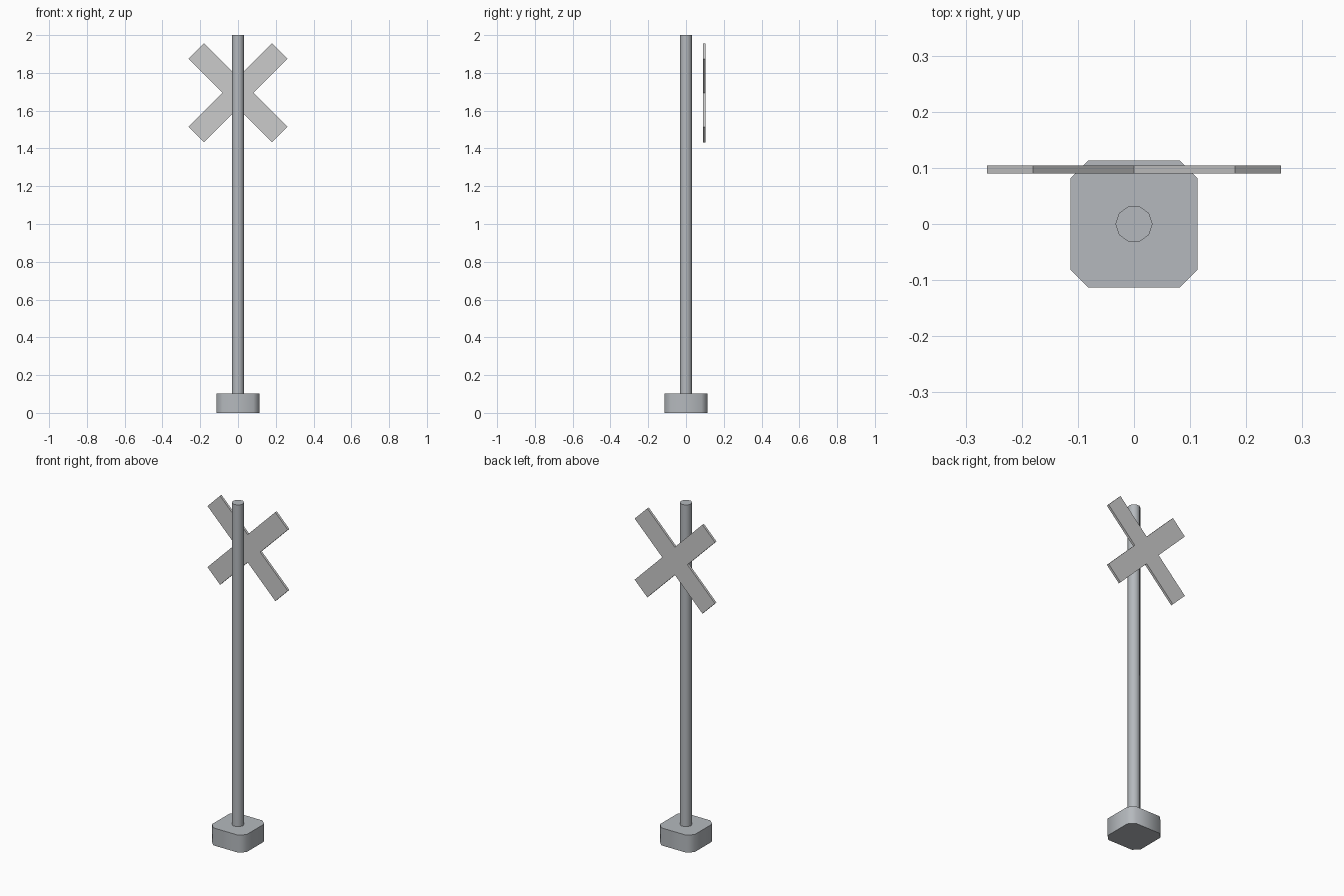
import bpy, bmesh, math

if "Cube" in bpy.data.objects:
    bpy.data.objects.remove(bpy.data.objects["Cube"])

metal = bpy.data.materials.new("dark_metal")
metal.diffuse_color = (0.46, 0.485, 0.51, 1)
metal.use_nodes = True
metal.node_tree.nodes["Principled BSDF"].inputs["Base Color"].default_value = metal.diffuse_color


def prism(name, outline, start, depth, axis='Z', smooth=False, mat=None):
    """Extrude a closed outline along Z, or along Y for an outline in XZ."""
    bm = bmesh.new()
    to3d = (lambda u, v: (u, v, start)) if axis == 'Z' else (lambda u, v: (u, start, v))
    face = bm.faces.new([bm.verts.new(to3d(u, v)) for u, v in outline])
    ext = bmesh.ops.extrude_face_region(bm, geom=[face])
    verts = [g for g in ext['geom'] if isinstance(g, bmesh.types.BMVert)]
    bmesh.ops.translate(bm, verts=verts, vec=(0, 0, depth) if axis == 'Z' else (0, depth, 0))
    bmesh.ops.recalc_face_normals(bm, faces=bm.faces[:])
    mesh = bpy.data.meshes.new(name)
    bm.to_mesh(mesh)
    bm.free()
    obj = bpy.data.objects.new(name, mesh)
    bpy.context.collection.objects.link(obj)
    if mat:
        mesh.materials.append(mat)
    if smooth:
        bpy.ops.object.select_all(action='DESELECT')
        obj.select_set(True)
        bpy.context.view_layer.objects.active = obj
        bpy.ops.object.shade_smooth_by_angle(angle=math.radians(50))
    return obj


def four_way(points):
    """Repeat a quarter outline around the centre."""
    out = []
    for _ in range(4):
        out += points
        points = [(-v, u) for u, v in points]
    return out


# base block with cut corners
prism("base", four_way([(0.1135, 0.081), (0.081, 0.1135)]), 0, 0.103,
      smooth=True, mat=metal)

# ten-sided post
post = [(0.033 * math.cos(i * math.tau / 10), 0.033 * math.sin(i * math.tau / 10))
        for i in range(10)]
prism("post", post, 0.103, 1.897, smooth=True, mat=metal)

# crossed sign boards behind the post, one joined outline
notch, inner, outer = 0.082, 0.18, 0.262
cross = four_way([(notch, 0), (outer, inner), (inner, outer)])
prism("cross_sign", [(u, v + 1.694) for u, v in cross], 0.09, 0.014, axis='Y')
